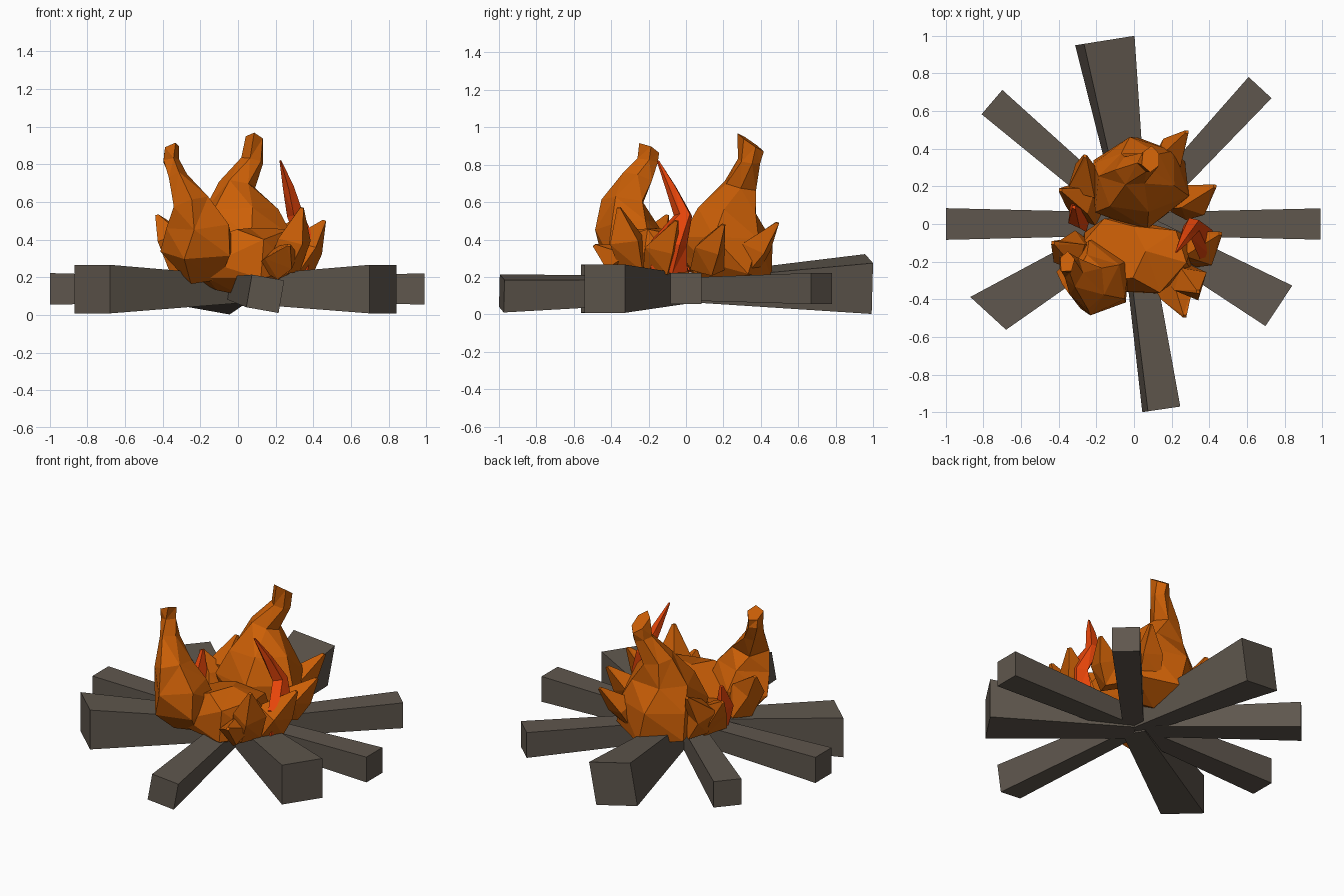
import bpy, bmesh, math, random
from mathutils import Vector

if "Cube" in bpy.data.objects:
    bpy.data.objects.remove(bpy.data.objects["Cube"])

random.seed(4)

def material(name, rgb):
    m = bpy.data.materials.new(name)
    m.diffuse_color = (*rgb, 1)
    m.use_nodes = True
    m.node_tree.nodes["Principled BSDF"].inputs["Base Color"].default_value = m.diffuse_color
    return m

WOOD = material("wood", (0.115, 0.095, 0.075))
ORANGE = material("flame_orange", (0.60, 0.115, 0.002))
RED = material("flame_red", (0.80, 0.06, 0.003))

def loft(name, rings, mat):
    """Skin a list of equal-length point rings and cap both ends."""
    bm = bmesh.new()
    vs = [[bm.verts.new(p) for p in r] for r in rings]
    n = len(vs[0])
    for a, b in zip(vs, vs[1:]):
        for i in range(n):
            j = (i + 1) % n
            bm.faces.new((a[i], a[j], b[j], b[i]))
    bm.faces.new(vs[0][::-1])
    bm.faces.new(vs[-1])
    if mat is not WOOD:
        bmesh.ops.triangulate(bm, faces=bm.faces[:])
    bmesh.ops.recalc_face_normals(bm, faces=bm.faces[:])
    me = bpy.data.meshes.new(name)
    bm.to_mesh(me)
    bm.free()
    me.materials.append(mat)
    ob = bpy.data.objects.new(name, me)
    bpy.context.collection.objects.link(ob)

def log(name, end, half, roll=0, inner=0.06, skew=0):
    """Square log tapering from its outer end (optionally cut skew) to the middle."""
    end = Vector(end)
    base = math.atan2(end.y, end.x) + math.pi / 2
    r = math.radians(roll)
    rings = []
    for c, h, s in ((Vector((0, 0, 0.135)), inner, 0), (end, half, skew)):
        a0 = base + math.radians(s)
        side = Vector((math.cos(a0), math.sin(a0), 0))
        u = side * math.cos(r) + Vector((0, 0, math.sin(r)))
        v = Vector((0, 0, math.cos(r))) - side * math.sin(r)
        rings.append([c + u * h * a + v * h * b
                      for a, b in ((-1, -1), (1, -1), (1, 1), (-1, 1))])
    loft(name, rings, WOOD)

def flame(name, sections, mat, sides=6, jitter=0.14, spin=0.3, tip_tilt=(0, 0)):
    """Faceted flame through sections (x, y, z, rx, ry); tip_tilt slants the last ring."""
    rings = []
    last = len(sections) - 1
    for k, (x, y, z, rx, ry) in enumerate(sections):
        p0 = Vector(sections[max(k - 1, 0)][:3])
        p1 = Vector(sections[min(k + 1, last)][:3])
        lean = Vector((0, 0, 1)).lerp((p1 - p0).normalized(), 0.6)
        rot = Vector((0, 0, 1)).rotation_difference(lean)
        ring = []
        for i in range(sides):
            a = 2 * math.pi * i / sides + spin + k * 0.2
            s = 1 + random.uniform(-jitter, jitter)
            o = rot @ Vector((rx * s * math.cos(a), ry * s * math.sin(a), 0))
            if k == last:
                o.z += o.x * tip_tilt[0] + o.y * tip_tilt[1]
            ring.append(Vector((x, y, z)) + o)
        rings.append(ring)
    loft(name, rings, mat)

# Eight logs radiating from the centre
log("log_east", (0.99, 0, 0.138), 0.083)
log("log_west", (-0.998, 0, 0.138), 0.084)
log("log_northeast", (0.67, 0.725, 0.138), 0.083)
log("log_northwest", (-0.755, 0.648, 0.138), 0.085)
log("log_north", (-0.155, 0.975, 0.162), 0.138, 10)
log("log_south", (0.145, -0.985, 0.112), 0.088, -10)
log("log_southwest", (-0.775, -0.475, 0.137), 0.129, inner=0.07, skew=16)
log("log_southeast", (0.77, -0.435, 0.137), 0.129, inner=0.07, skew=-4)

# Large back flame with a curling, slanted tip
flame("back_flame", [
    (0.02, 0.13, 0.17, 0.13, 0.13), (0.02, 0.21, 0.25, 0.26, 0.24),
    (0.02, 0.24, 0.40, 0.27, 0.25), (0.0, 0.23, 0.55, 0.20, 0.17),
    (0.0, 0.29, 0.69, 0.10, 0.09), (0.08, 0.34, 0.82, 0.06, 0.06),
    (0.09, 0.345, 0.92, 0.05, 0.065)], ORANGE, 6, 0.12, tip_tilt=(-0.1, -0.65))

# Low front fire bed, falling away to the right
flame("front_fire_bed", [
    (0.0, -0.10, 0.16, 0.14, 0.14), (0.02, -0.17, 0.24, 0.33, 0.19),
    (-0.01, -0.17, 0.32, 0.34, 0.21), (-0.12, -0.15, 0.40, 0.21, 0.17)],
    ORANGE, 7, 0.12, tip_tilt=(-0.3, 0))

# Large front left flame rising to a tip
flame("front_left_flame", [
    (-0.17, -0.20, 0.21, 0.14, 0.14), (-0.20, -0.28, 0.34, 0.19, 0.18),
    (-0.19, -0.31, 0.48, 0.17, 0.17), (-0.24, -0.34, 0.60, 0.10, 0.12),
    (-0.32, -0.25, 0.73, 0.055, 0.08), (-0.36, -0.20, 0.82, 0.05, 0.06),
    (-0.355, -0.20, 0.885, 0.045, 0.06)], ORANGE, 5, tip_tilt=(0.5, -0.4))

# Small tongues round the edge: base, belly, tip
TONGUES = {
    "north": ((0.15, 0.31, 0.25), (0.20, 0.38, 0.36), (0.28, 0.49, 0.49)),
    "east": ((0.25, 0.11, 0.24), (0.33, 0.13, 0.36), (0.43, 0.20, 0.48)),
    "southeast": ((0.24, -0.26, 0.24), (0.29, -0.31, 0.40), (0.34, -0.36, 0.57)),
    "south": ((0.19, -0.27, 0.24), (0.24, -0.35, 0.31), (0.27, -0.49, 0.37)),
    "east_low": ((0.30, -0.13, 0.24), (0.36, -0.12, 0.36), (0.46, -0.05, 0.50)),
    "west": ((-0.28, -0.14, 0.25), (-0.35, -0.16, 0.41), (-0.43, -0.10, 0.53)),
    "northwest": ((-0.20, 0.20, 0.24), (-0.26, 0.23, 0.38), (-0.26, 0.36, 0.52)),
    "west_low": ((-0.23, 0.08, 0.24), (-0.29, 0.14, 0.35), (-0.39, 0.18, 0.46)),
}
for side, (b, m, t) in TONGUES.items():
    flame("tongue_" + side, [(*b, 0.10, 0.10), (*m, 0.10, 0.10), (*t, 0.012, 0.012)],
          ORANGE, 4)

# Red inner flames on the right and left
flame("red_flame_right", [
    (0.33, -0.10, 0.23, 0.06, 0.10), (0.37, -0.09, 0.38, 0.05, 0.11),
    (0.31, -0.01, 0.53, 0.05, 0.05), (0.27, -0.08, 0.68, 0.03, 0.03),
    (0.225, -0.15, 0.82, 0.006, 0.006)], RED, 5)
flame("red_flame_left", [
    (-0.27, 0.03, 0.23, 0.05, 0.07), (-0.31, 0.04, 0.36, 0.05, 0.08),
    (-0.32, 0.09, 0.51, 0.012, 0.012)], RED, 4)
